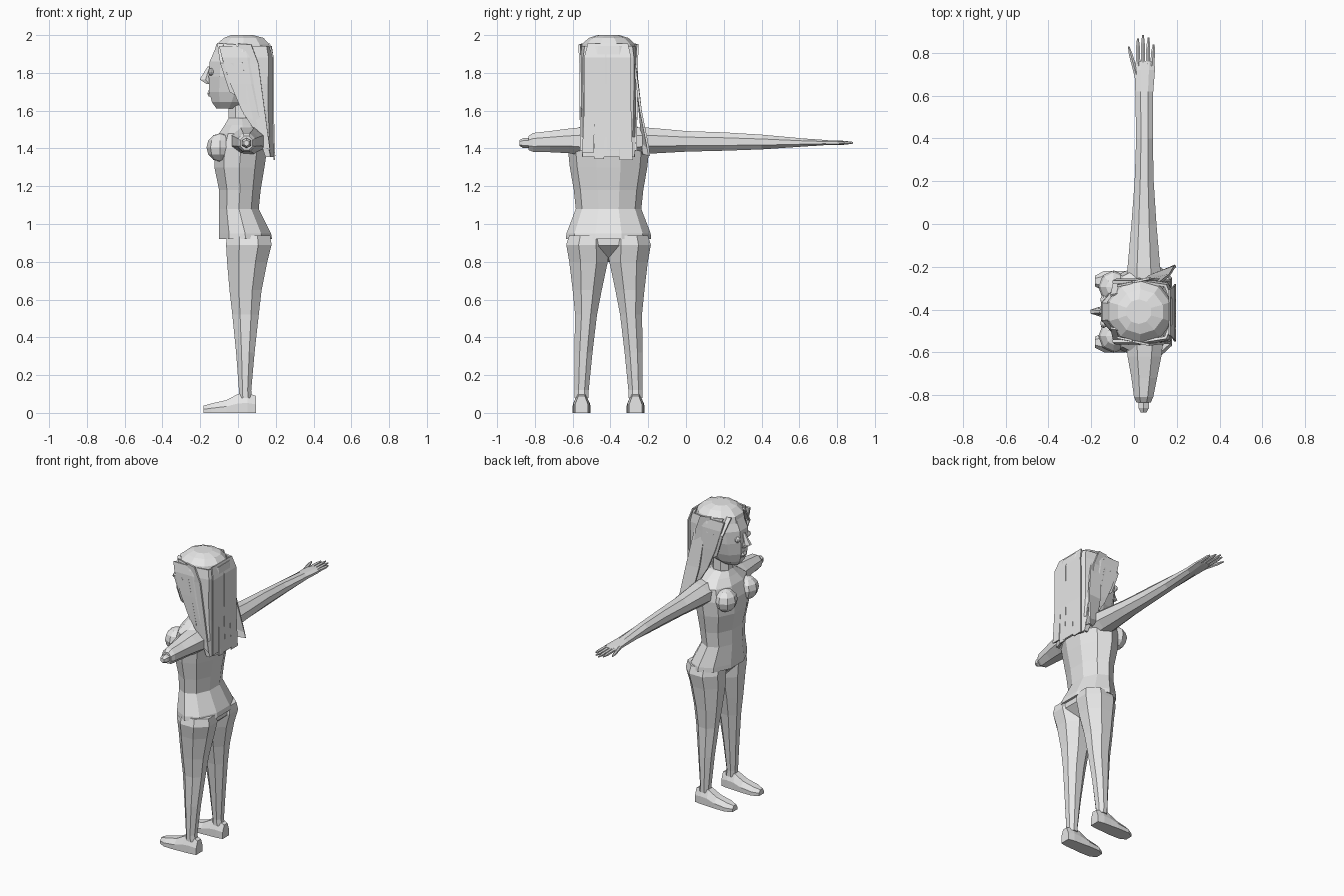
import bpy, bmesh, math
from mathutils import Vector

CY = -0.41  # body centre line; the figure faces -x
grey = bpy.data.materials.new("plain grey")
grey.diffuse_color = (0.8, 0.8, 0.8, 1)


def make(name, bm, thick=0):
    bmesh.ops.recalc_face_normals(bm, faces=bm.faces)
    me = bpy.data.meshes.new(name)
    bm.to_mesh(me)
    bm.free()
    me.materials.append(grey)
    ob = bpy.data.objects.new(name, me)
    bpy.context.collection.objects.link(ob)
    if thick:
        mod = ob.modifiers.new("thickness", "SOLIDIFY")
        mod.thickness = thick
        mod.offset = 0
    return ob


def skin(name, rows, closed=True, thick=0):
    """Bridge rows of points; closed rows are capped into a solid."""
    bm = bmesh.new()
    vs = [[bm.verts.new(p) for p in r] for r in rows]
    n = len(rows[0])
    for a, b in zip(vs, vs[1:]):
        for i in range(n if closed else n - 1):
            j = (i + 1) % n
            bm.faces.new((a[i], a[j], b[j], b[i]))
    if closed:
        bm.faces.new(vs[0])
        bm.faces.new(vs[-1])
    return make(name, bm, thick)


def oval(u0, u1, v0, v1, n=8):
    """Polygon whose flat sides touch the given extents."""
    k = 1 / math.cos(math.pi / n)
    return [((u0 + u1) / 2 + (u1 - u0) / 2 * k * math.cos((i + .5) * 2 * math.pi / n),
             (v0 + v1) / 2 + (v1 - v0) / 2 * k * math.sin((i + .5) * 2 * math.pi / n))
            for i in range(n)]


def upright(name, rings, n=8):
    """Rings: z, x min, x max, y offset, half width."""
    return skin(name, [[(x, y, z) for x, y in oval(x0, x1, CY + o - h, CY + o + h, n)]
                       for z, x0, x1, o, h in rings])


def along_y(name, rings, n=8):
    """Rings: y, x min, x max, z min, z max."""
    return skin(name, [[(x, y, z) for x, z in oval(x0, x1, z0, z1, n)]
                       for y, x0, x1, z0, z1 in rings])


def ball(name, c, size, seg=8):
    bm = bmesh.new()
    bmesh.ops.create_uvsphere(bm, u_segments=seg, v_segments=6, radius=1)
    for v in bm.verts:
        v.co = Vector(c) + Vector([a * b for a, b in zip(v.co, size)])
    return make(name, bm)


# Shirt with flared hem, then neck
upright("shirt", [(0.92, -0.10, 0.18, 0, 0.215), (0.95, -0.10, 0.175, 0, 0.212),
                  (1.08, -0.10, 0.11, 0, 0.165), (1.18, -0.10, 0.12, 0, 0.175),
                  (1.30, -0.125, 0.14, 0, 0.195), (1.40, -0.125, 0.155, 0, 0.205),
                  (1.48, -0.10, 0.15, 0, 0.195), (1.525, -0.07, 0.12, 0, 0.13),
                  (1.56, -0.05, 0.09, 0, 0.07)], 10)
upright("neck", [(1.50, -0.065, 0.09, 0, 0.075), (1.56, -0.05, 0.075, 0, 0.058),
                 (1.67, -0.05, 0.075, 0, 0.056)])
upright("pelvis", [(0.80, 0.02, 0.07, 0, 0.012), (0.885, -0.055, 0.165, 0, 0.13),
                   (0.94, -0.06, 0.165, 0, 0.15)])

# Legs, shoes, chest and eyes come in mirrored pairs
for s, side in ((1, "left"), (-1, "right")):
    upright(side + "_leg", [(z, a, b, s * o, h) for z, a, b, o, h in (
        (0.08, 0.005, 0.075, 0.143, 0.038), (0.12, 0.005, 0.07, 0.143, 0.038),
        (0.32, -0.01, 0.088, 0.133, 0.048), (0.52, -0.03, 0.11, 0.119, 0.058),
        (0.65, -0.045, 0.125, 0.113, 0.077), (0.80, -0.058, 0.155, 0.106, 0.102),
        (0.89, -0.063, 0.178, 0.112, 0.112), (0.94, -0.06, 0.17, 0.108, 0.10))])
    rows = []
    for x, h, top in ((0.095, 0.034, 0.09), (0.05, 0.042, 0.105), (0.0, 0.044, 0.10),
                      (-0.06, 0.048, 0.068), (-0.14, 0.047, 0.05), (-0.183, 0.025, 0.038)):
        y = CY + s * 0.143
        rows.append([(x, y + a * h, z) for a, z in (
            (-1, 0), (1, 0), (1, top * .5), (.5, top), (-.5, top), (-1, top * .5))])
    skin(side + "_shoe", rows)
    ball(side + "_chest", (-0.095, CY + s * 0.115, 1.405), (0.072, 0.078, 0.075))
    ball(side + "_eye", (-0.142, CY + s * 0.055, 1.805), (0.016, 0.022, 0.02))
    # Locks beside the face
    for i, (xt, yt, xb, yb, zb) in enumerate(((-0.11, 0.075, -0.045, 0.138, 1.70),
                                              (-0.08, 0.12, 0.03, 0.148, 1.58),
                                              (0.0, 0.14, 0.12, 0.145, 1.42))):
        skin(f"{side}_lock_{i + 1}", [
            [(xt, CY + s * yt, 1.955), (xt + .07, CY + s * (yt + .015), 1.95)],
            [(xt * .6 + xb * .4 - .01, CY + s * .146, 1.85),
             (xt * .6 + xb * .4 + .06, CY + s * .15, 1.85)],
            [(xb, CY + s * yb, zb), (xb + .05, CY + s * yb, zb - .03)]], False, 0.01)

# Full arm with hand reaching to the left
along_y("left_arm", [(-0.30, -0.04, 0.14, 1.36, 1.51), (-0.20, -0.03, 0.122, 1.372, 1.51),
                     (0.0, -0.012, 0.105, 1.383, 1.492), (0.20, 0.003, 0.092, 1.388, 1.485),
                     (0.40, 0.01, 0.088, 1.395, 1.473), (0.62, 0.006, 0.09, 1.41, 1.453),
                     (0.72, 0.002, 0.098, 1.416, 1.446), (0.76, 0.008, 0.096, 1.42, 1.442)])
for name, bx, by, tx, ty in (("thumb", 0.01, 0.70, -0.025, 0.83),
                             ("index_finger", 0.02, 0.74, 0.018, 0.868),
                             ("middle_finger", 0.042, 0.74, 0.042, 0.885),
                             ("ring_finger", 0.064, 0.74, 0.068, 0.872),
                             ("little_finger", 0.085, 0.74, 0.092, 0.84)):
    along_y(name, [(by, bx - .01, bx + .01, 1.42, 1.442),
                   (by * .3 + ty * .7, bx * .3 + tx * .7 - .009, bx * .3 + tx * .7 + .009, 1.421, 1.439),
                   (ty, tx - .004, tx + .004, 1.426, 1.434)], 6)

# Short arm with a blunt end on the right
along_y("right_arm", [(-0.52, -0.04, 0.14, 1.36, 1.515), (-0.62, -0.03, 0.128, 1.375, 1.505),
                      (-0.72, -0.012, 0.108, 1.38, 1.492), (-0.81, 0.0, 0.09, 1.382, 1.482),
                      (-0.835, 0.012, 0.078, 1.392, 1.465)])
along_y("right_stump", [(-0.82, 0.02, 0.07, 1.405, 1.452), (-0.86, 0.02, 0.07, 1.405, 1.452),
                        (-0.882, 0.032, 0.058, 1.415, 1.442)], 6)

# Head and nose
upright("head", [(1.612, -0.115, 0.02, 0, 0.045), (1.645, -0.138, 0.07, 0, 0.08),
                 (1.70, -0.152, 0.12, 0, 0.105), (1.78, -0.155, 0.15, 0, 0.125),
                 (1.86, -0.15, 0.16, 0, 0.13), (1.94, -0.115, 0.145, 0, 0.115)], 10)
upright("nose", [(1.74, -0.165, -0.14, 0, 0.022), (1.765, -0.203, -0.14, 0, 0.016),
                 (1.835, -0.16, -0.14, 0, 0.008)], 6)
upright("mouth", [(1.675, -0.155, -0.13, 0, 0.025), (1.69, -0.163, -0.13, 0, 0.03),
                  (1.71, -0.155, -0.13, 0, 0.022)], 6)

# Hair crown and the long curtain down the back
upright("hair_crown", [(1.91, -0.125, 0.18, 0, 0.145), (1.95, -0.115, 0.168, 0, 0.135),
                       (1.985, -0.075, 0.135, 0, 0.10), (2.0, -0.035, 0.08, 0, 0.055)], 10)
rows = []
for z, xf, xb, h in ((1.94, -0.10, 0.172, 0.138), (1.88, -0.085, 0.182, 0.147),
                     (1.74, -0.04, 0.18, 0.147), (1.60, 0.02, 0.18, 0.145),
                     (1.46, 0.11, 0.185, 0.14), (1.355, 0.145, 0.19, 0.132)):
    half = [(xf, h), ((xf + xb) / 2, h), (xb - .025, h * .88), (xb, h * .4)]
    rows.append([(x, CY + y, z) for x, y in half] + [(x, CY - y, z) for x, y in reversed(half)])
skin("back_hair", rows, False, 0.014)

# Uneven strands over the back hair, and one lock splayed to the left
for i, (o, w, zb) in enumerate(((-0.10, 0.03, 1.375), (-0.045, 0.025, 1.345),
                                (0.02, 0.03, 1.36), (0.085, 0.035, 1.34))):
    skin(f"back_strand_{i + 1}", [
        [(x, CY + o * k - w, z), (x, CY + o * k + w, z)]
        for x, k, z in ((0.165, .8, 1.955), (0.187, 1, 1.88), (0.186, 1, 1.6), (0.192, 1.1, zb))],
        False, 0.008)
skin("splayed_lock", [[(0.04, -0.27, 1.86), (0.12, -0.275, 1.86)],
                      [(0.07, -0.245, 1.60), (0.165, -0.24, 1.60)],
                      [(0.11, -0.23, 1.43), (0.19, -0.20, 1.40)],
                      [(0.15, -0.225, 1.37), (0.195, -0.195, 1.36)]], False, 0.012)
